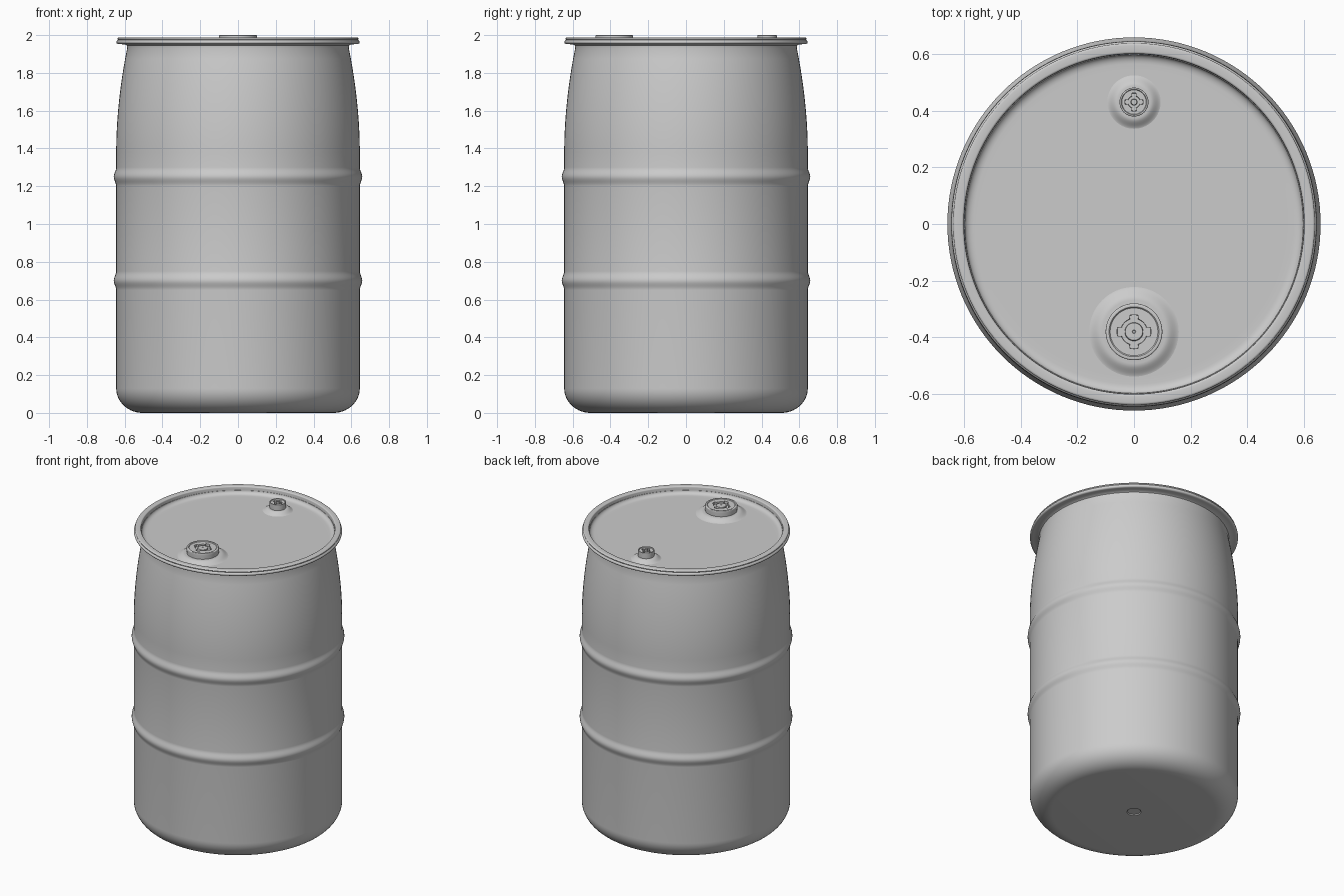
import bpy, bmesh
from math import sin, cos, pi, radians

if "Cube" in bpy.data.objects:
    bpy.data.objects.remove(bpy.data.objects["Cube"])

SEG = 128


def finish(bm, name, angle=32):
    bmesh.ops.remove_doubles(bm, verts=bm.verts, dist=1e-5)
    bmesh.ops.recalc_face_normals(bm, faces=bm.faces)
    me = bpy.data.meshes.new(name)
    bm.to_mesh(me)
    bm.free()
    ob = bpy.data.objects.new(name, me)
    bpy.context.collection.objects.link(ob)
    bpy.ops.object.select_all(action='DESELECT')
    ob.select_set(True)
    bpy.context.view_layer.objects.active = ob
    bpy.ops.object.shade_smooth_by_angle(angle=radians(angle))
    return ob


def lathe(name, profile, x=0, y=0, seg=SEG):
    """Turn a profile of (radius, z) around a vertical axis.
    A radius may also be a function of the angle."""
    bm = bmesh.new()
    rings = []
    for r, z in profile:
        ring = []
        for i in range(seg):
            a = 2 * pi * i / seg
            rad = r(a) if callable(r) else r
            ring.append(bm.verts.new((x + rad * cos(a), y + rad * sin(a), z)))
        rings.append(ring)
    for lo, hi in zip(rings, rings[1:]):
        for i in range(seg):
            j = (i + 1) % seg
            bm.faces.new((lo[i], lo[j], hi[j], hi[i]))
    bm.faces.new(rings[0])
    bm.faces.new(rings[-1])
    return finish(bm, name)


def arc(cr, cz, rr, rz, a0, a1, n):
    steps = [radians(a0 + (a1 - a0) * i / n) for i in range(n + 1)]
    return [(cr + rr * cos(a), cz + rz * sin(a)) for a in steps]


def rib(z, r=0.645, half=0.05, height=0.013, n=12):
    return [(r + height * (0.5 - 0.5 * cos(2 * pi * i / n)), z - half + 2 * half * i / n)
            for i in range(n + 1)]


# drum shell: dimpled base, round corner, ribs, tapered shoulder, rim and sunken lid
LID = 1.94
shell = [(0.035, 0.006), (0.04, 0.006), (0.044, 0.0)]
shell += arc(0.505, 0.13, 0.14, 0.13, -90, 0, 14)
shell += rib(0.70) + rib(1.25)
shell += [(0.645 - 0.058 * (i / 10) ** 1.9, 1.38 + 0.55 * i / 10) for i in range(11)]
shell += [(0.589, 1.945), (0.598, 1.951), (0.625, 1.952)]
shell += arc(0.632, 1.963, 0.012, 0.011, -80, 60, 6)
shell += [(0.636, 1.975)]
shell += arc(0.630, 1.98, 0.008, 0.008, 0, 90, 4)
shell += arc(0.608, 1.98, 0.008, 0.008, 90, 180, 4)
shell += [(0.599, 1.962)]
shell += arc(0.565, 1.962, 0.032, 0.022, 0, -90, 6)
shell += [(0.54, LID)]
lathe("drum_shell", shell)


def bung(name, y, r, collar, tab, ring, boss, top=2.0):
    # raised collar flaring up out of the lid
    n = 8
    flare = [(collar + (r * 1.12 - collar) * i / n,
              LID - 0.001 + 0.022 * (0.5 - 0.5 * cos(pi * i / n))) for i in range(n + 1)]
    lathe(name + "_collar", flare, y=y, seg=64)

    # plug with a round socket that has four wrench notches
    def socket(grow):
        def radius(a):
            off = abs((a + pi / 4) % (pi / 2) - pi / 4)
            return (tab if off < radians(17) else ring) + grow
        return radius
    b = r * 0.05
    plug = [(r * 0.98, LID - 0.002), (r, top - 3 * b)]
    plug += arc(r - b, top - b, b, b, 0, 90, 4)
    plug += [(r * 0.88, top), (r * 0.84, top - 0.004),
             (socket(0.001), top - 0.004), (socket(0), top - 0.02),
             (boss * 1.05, top - 0.02), (boss, top - 0.006),
             (boss * 0.9, top - 0.004), (boss * 0.2, top - 0.004),
             (boss * 0.15, top - 0.007)]
    lathe(name + "_plug", plug, y=y, seg=96)


bung("large_bung", -0.38, 0.10, 0.165, 0.059, 0.046, 0.031)
bung("small_bung", 0.43, 0.051, 0.10, 0.031, 0.021, 0.011)
